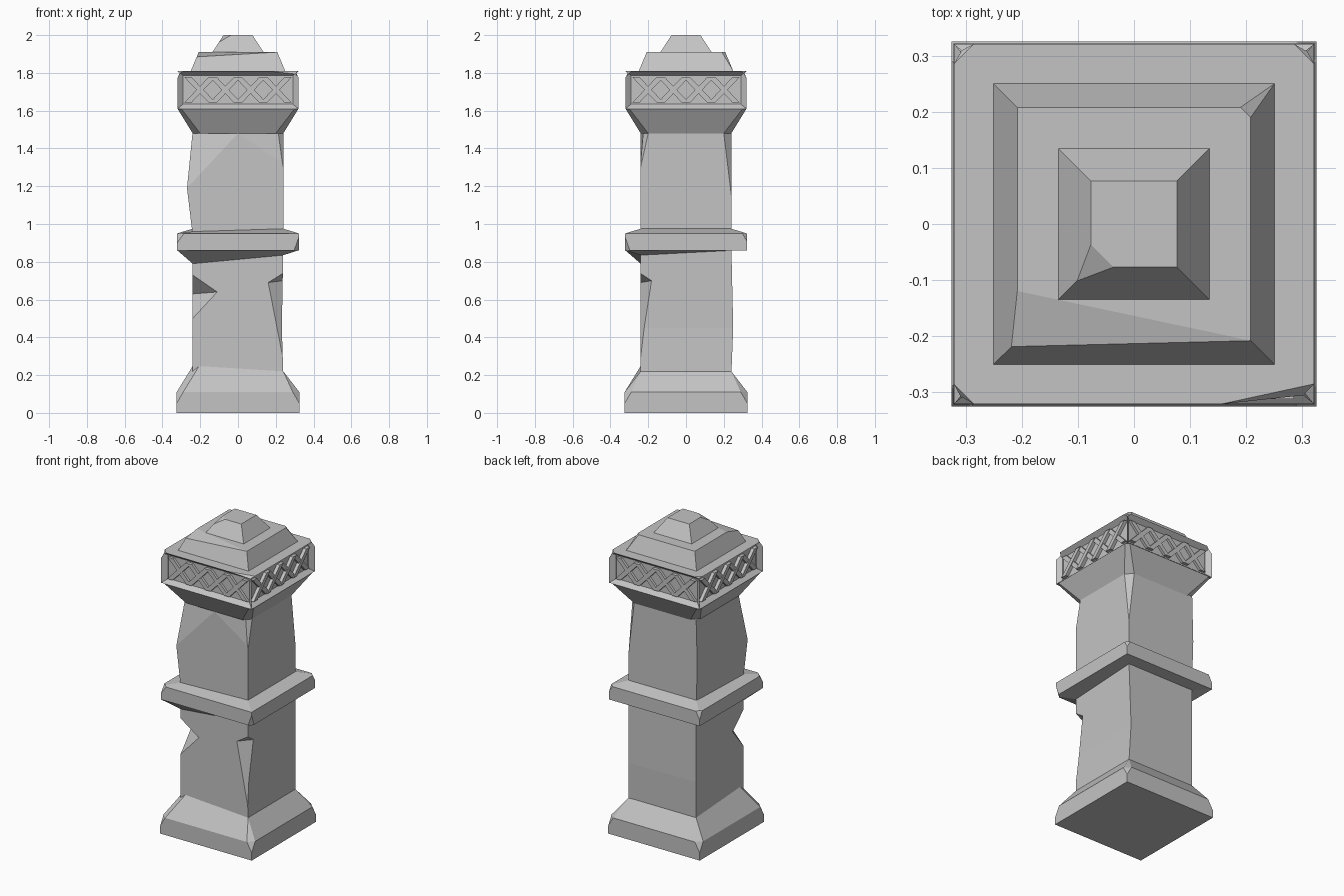
import bpy
import bmesh
import math
from mathutils import Vector, Matrix

cube = bpy.data.objects.get("Cube")
if cube:
    bpy.data.objects.remove(cube, do_unlink=True)

stone = bpy.data.materials.new("grey_stone")
stone.use_nodes = True
GREY = (0.55, 0.55, 0.55, 1)
stone.diffuse_color = GREY
stone.node_tree.nodes["Principled BSDF"].inputs["Base Color"].default_value = GREY
stone.node_tree.nodes["Principled BSDF"].inputs["Roughness"].default_value = 0.9

SIGNS = [(-1, -1), (1, -1), (1, 1), (-1, 1)]


def finish(name, bm):
    bmesh.ops.recalc_face_normals(bm, faces=bm.faces[:])
    mesh = bpy.data.meshes.new(name)
    bm.to_mesh(mesh)
    bm.free()
    mesh.materials.append(stone)
    obj = bpy.data.objects.new(name, mesh)
    bpy.context.collection.objects.link(obj)
    return obj


def block(name, levels, chips=(), tweaks=None, panel=None):
    """Square loft through (z, half width) levels, with flat chips cut off.
    tweaks moves single corners: {(level, corner): offset}."""
    bm = bmesh.new()
    tweaks = tweaks or {}
    rings = []
    for i, (z, h) in enumerate(levels):
        rings.append([bm.verts.new(Vector((sx * h, sy * h, z)) + Vector(tweaks.get((i, c), (0, 0, 0))))
                      for c, (sx, sy) in enumerate(SIGNS)])
    bm.faces.new(rings[0][::-1])
    bm.faces.new(rings[-1])
    for low, high in zip(rings, rings[1:]):
        for c in range(4):
            d = (c + 1) % 4
            bm.faces.new((low[c], low[d], high[d], high[c]))
    bm.normal_update()
    if panel:
        sides = [f for f in bm.faces if abs(f.normal.z) < 0.1]
        bmesh.ops.inset_individual(bm, faces=sides, thickness=panel[0], depth=-panel[1])
    centre = Vector((0, 0, (levels[0][0] + levels[-1][0]) / 2))
    for chip in chips:
        a, b, c = map(Vector, chip)
        n = (b - a).cross(c - a).normalized()
        if n.dot(centre - a) > 0:
            n = -n
        bmesh.ops.bisect_plane(bm, geom=bm.verts[:] + bm.edges[:] + bm.faces[:],
                               plane_co=a, plane_no=n, clear_outer=True)
        bmesh.ops.holes_fill(bm, edges=[e for e in bm.edges if e.is_boundary], sides=0)
    return finish(name, bm)


def corner_chip(corner, half, tip_z, wide_z, size):
    """Chip that starts at a point on a corner edge and widens to size."""
    sx, sy = SIGNS[corner]
    return ((sx * half, sy * half, tip_z),
            (sx * half, sy * (half - size), wide_z),
            (sx * (half - size), sy * half, wide_z))


def notch(obj, top, side_a, side_b, bottom):
    """Wedge-shaped bite out of a corner edge."""
    pts = [Vector(p) for p in (top, side_a, side_b, bottom)]
    mid = (pts[1] + pts[2]) / 2
    bm = bmesh.new()
    bmesh.ops.convex_hull(bm, input=[bm.verts.new(mid + (p - mid) * 1.5) for p in pts])
    cutter = finish("notch_cutter", bm)
    cutter.hide_render = True
    mod = obj.modifiers.new("notch", 'BOOLEAN')
    mod.operation = 'DIFFERENCE'
    mod.solver = 'EXACT'
    mod.object = cutter
    bpy.context.view_layer.objects.active = obj
    bpy.ops.object.modifier_apply(modifier=mod.name)
    bpy.data.objects.remove(cutter, do_unlink=True)


# Plinth with worn corners
plinth_chips = []
for k, (sx, sy) in enumerate(SIGNS):
    plinth_chips.append(corner_chip(k, 0.325, 0.05, 0.11, 0.035))
    plinth_chips.append(((sx * 0.325, sy * 0.29, 0.11), (sx * 0.29, sy * 0.325, 0.11),
                         (sx * 0.24, sy * 0.24, 0.22)))
block("plinth", [(0, 0.325), (0.11, 0.325), (0.22, 0.24)], plinth_chips,
      {(2, 0): (0, 0, 0.03)})

# Lower shaft with two broken corners
lower = block("lower_shaft", [(0.2, 0.24), (0.45, 0.24), (0.88, 0.24)],
              tweaks={(1, 1): (-0.008, 0, 0), (1, 2): (-0.008, 0.01, 0)})
notch(lower, (-0.24, -0.24, 0.73), (-0.11, -0.24, 0.64), (-0.24, -0.13, 0.63), (-0.24, -0.24, 0.5))
notch(lower, (0.24, -0.24, 0.74), (0.16, -0.24, 0.69), (0.24, -0.18, 0.7), (0.236, -0.24, 0.3))

# Collar, sagging toward one front corner
block("collar", [(0.86, 0.24), (0.861, 0.322), (0.95, 0.322), (0.975, 0.24)],
      [corner_chip(0, 0.322, 0.9, 0.97, 0.05), corner_chip(1, 0.322, 0.93, 0.86, 0.025),
       corner_chip(3, 0.322, 0.9, 0.96, 0.03), corner_chip(2, 0.322, 0.91, 0.96, 0.03)],
      {(0, 0): (0, 0, -0.07), (0, 1): (0, 0, -0.025), (3, 0): (0, 0, -0.015)})

# Upper shaft, bulging at one corner and worn near the top
block("upper_shaft", [(0.94, 0.24), (1.19, 0.24), (1.49, 0.24)],
      [((0, -0.24, 1.48), (-0.27, -0.24, 1.19), (-0.2, -0.2, 1.48)),
       ((0, -0.24, 1.48), (0.24, -0.24, 1.32), (0.24, -0.225, 1.48)),
       corner_chip(1, 0.24, 1.3, 1.48, 0.04), corner_chip(2, 0.24, 1.15, 1.48, 0.04)],
      {(1, 0): (-0.03, 0, 0), (1, 3): (-0.008, 0, 0)})

# Flared underside of the capital
block("capital_flare", [(1.48, 0.24), (1.61, 0.32)],
      [((sx * 0.32, sy * 0.3, 1.61), (sx * 0.3, sy * 0.32, 1.61), (sx * 0.2, sy * 0.24, 1.48))
       for sx, sy in SIGNS])

# Capital with a sunken panel on each side
block("capital_frame", [(1.61, 0.321), (1.81, 0.321)],
      [corner_chip(k, 0.321, 1.77, 1.81, 0.036) for k in (0, 2, 3)]
      + [((0.155, -0.321, 1.81), (0.321, -0.285, 1.81), (0.321, -0.321, 1.775))],
      panel=(0.034, 0.03))

# Crossed lattice bars inside the panels
bm = bmesh.new()
for side in range(4):
    turn = Matrix.Rotation(side * math.pi / 2, 4, 'Z')
    for i in range(4):
        x = (i - 1.5) * 0.134
        for lean, face in ((0.065, 0.312), (-0.065, 0.307)):
            bar = [bm.verts.new(turn @ Vector((x + s * lean + w, -y, 1.71 + s * 0.068)))
                   for s in (-1, 1) for w in (-0.019, 0.019) for y in (0.285, face)]
            bmesh.ops.convex_hull(bm, input=bar)
bmesh.ops.dissolve_limit(bm, angle_limit=0.01, verts=bm.verts[:], edges=bm.edges[:])
finish("panel_lattice", bm)

# Stepped cap
block("cap_lower_step", [(1.81, 0.25), (1.91, 0.208)],
      [((-0.22, -0.218, 1.885), (-0.135, -0.135, 1.91), (0.208, -0.208, 1.91)),
       ((0.19, 0.208, 1.91), (0.208, 0.19, 1.91), (0.25, 0.25, 1.81))])
block("cap_upper_step", [(1.9, 0.141), (1.91, 0.135), (2.0, 0.077)],
      [((-0.077, -0.037, 2.0), (-0.037, -0.077, 2.0), (-0.098, -0.098, 1.965))])
